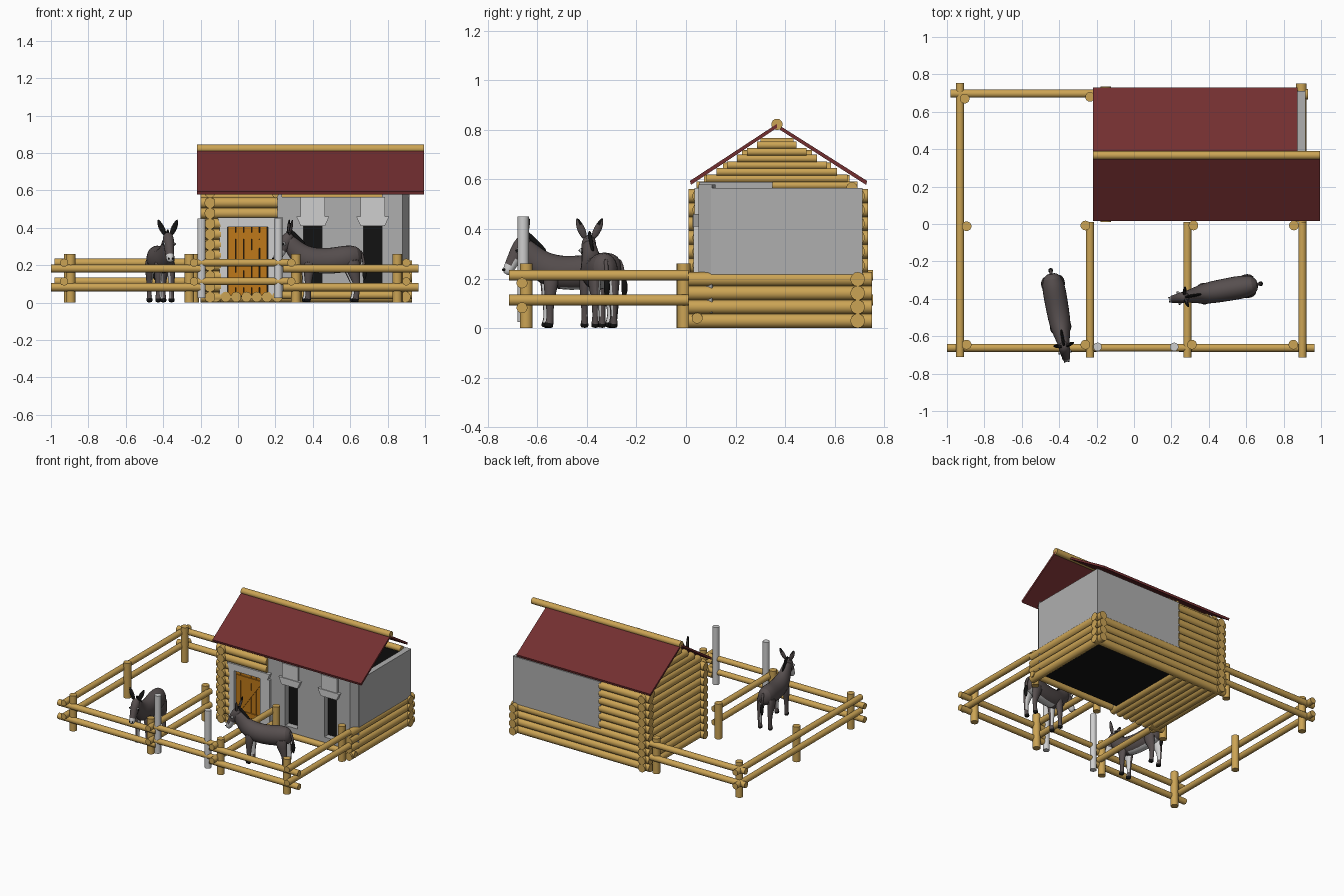
import bpy, bmesh, math
from mathutils import Vector, Matrix

if "Cube" in bpy.data.objects:
    bpy.data.objects.remove(bpy.data.objects["Cube"])

def mat(name, r, g, b):
    m = bpy.data.materials.new(name)
    m.diffuse_color = (r, g, b, 1)
    m.use_nodes = True
    m.node_tree.nodes["Principled BSDF"].inputs["Base Color"].default_value = m.diffuse_color
    return m

WOOD = mat("log wood", .60, .37, .09)
ROOF = mat("roof red", .17, .028, .030)
STONE = mat("grey stone", .43, .43, .43)
PALE = mat("pale stone", .62, .62, .62)
DOOR = mat("door orange", .52, .19, .01)
BLACK = mat("black", .006, .006, .006)
COAT = mat("donkey coat", .095, .078, .078)

def finish(name, bm, mats, place=None):
    bmesh.ops.recalc_face_normals(bm, faces=bm.faces)
    me = bpy.data.meshes.new(name)
    bm.to_mesh(me)
    bm.free()
    for m in mats:
        me.materials.append(m)
    ob = bpy.data.objects.new(name, me)
    bpy.context.collection.objects.link(ob)
    if place:
        ob.matrix_world = place
    return ob

def log(name, a, b, r, m=WOOD):
    a, b = Vector(a), Vector(b)
    bm = bmesh.new()
    rot = (b - a).to_track_quat('Z', 'Y').to_matrix().to_4x4()
    bmesh.ops.create_cone(bm, cap_ends=True, segments=14, radius1=r, radius2=r, depth=(b - a).length,
                          matrix=Matrix.Translation((a + b) / 2) @ rot)
    return finish(name, bm, [m])

def prism(name, pts, lo, hi, axis, m):
    """Polygon extruded along an axis: x (pts are y,z), y (x,z) or z (x,y)."""
    bm = bmesh.new()
    def put(p, h):
        v = list(p)
        v.insert("xyz".index(axis), h)
        return bm.verts.new(v)
    A, B = [put(p, lo) for p in pts], [put(p, hi) for p in pts]
    bm.faces.new(A)
    bm.faces.new(B)
    for i in range(len(pts)):
        j = (i + 1) % len(pts)
        bm.faces.new((A[i], A[j], B[j], B[i]))
    return finish(name, bm, [m])

def box(name, x0, x1, y0, y1, z0, z1, m):
    return prism(name, [(x0, y0), (x1, y0), (x1, y1), (x0, y1)], z0, z1, 'z', m)

# ---------- log cabin (left part) and low log base ----------
R, P = .029, .056
for i in range(10):
    z = .029 + P * i
    log("left_wall_log", (-.15, .01, z), (-.15, .735, z), R)
    log("back_wall_log", (-.2, .693, z), (.93 if i < 4 else .21, .693, z), R)
    log("front_wall_log", (-.2, .055, z), (.21 if z > .45 else -.09, .055, z), R)
    if i < 4:
        log("right_base_log", (.895, .01, z), (.895, .75, z), R)
log("front_sill_log", (.2, .045, .04), (.93, .045, .04), .022)
log("back_plate_log", (-.2, .67, .567), (.87, .67, .567), .022)
for i in range(7):
    x = -.12 + i * .055
    log("floor_log", (x, .03, .03), (x, .7, .03), .028)

def gable(name, x, r, pitch):
    z = .56 + r
    while z + r < .77:
        h = (.80 - z - r * .6) / .66
        log(name, (x, .367 - h, z), (x, .367 + h, z), r)
        z += pitch
gable("left_gable_log", -.15, .029, .05)
gable("inner_gable_log", .2, .016, .027)

# ---------- roof ----------
T = .016
prism("front_roof", [(.02, .578), (.367, .808), (.367, .808 + T), (.016, .578 + T)], -.22, .995, 'x', ROOF)
prism("back_roof", [(.727, .578), (.367, .808), (.367, .808 + T), (.731, .578 + T)], -.22, .875, 'x', ROOF)
log("ridge_log", (-.22, .367, .822), (.995, .367, .822), .023)

# ---------- stone stable (right part) ----------
box("right_stone_wall", .875, .917, .1, .71, .2, .565, STONE)
box("back_stone_wall", .2, .917, .67, .712, .2, .565, STONE)
box("partition_wall", .2, .235, .05, .69, .04, .565, STONE)
box("partition_lip", .2, .235, .055, .35, .565, .59, STONE)
for x0, x1 in ((.2, .35), (.45, .67)):
    box("front_pier", x0, x1, .05, .095, .06, .565, STONE)
prism("corner_pier", [(.77, .05), (.88, .05), (.917, .105), (.875, .12), (.77, .095)], .06, .58, 'z', STONE)
for c in (.40, .72):
    box("window_header", c - .05, c + .05, .05, .095, .41, .565, STONE)
    box("window_sill", c - .05, c + .05, .05, .095, .06, .10, STONE)
    prism("window_lintel", [(c - .065, .41), (c + .065, .41), (c + .088, .46), (c - .088, .46)], .028, .055, 'y', PALE)
    box("lintel_block", c - .065, c + .065, .034, .055, .46, .565, PALE)
inner = bmesh.new()                      # dark lining, open at the top
bmesh.ops.create_cube(inner, size=1, matrix=Matrix.Translation((.555, .384, .29)) @ Matrix.Diagonal((.635, .57, .53, 1)))
bmesh.ops.delete(inner, geom=[f for f in inner.faces if f.normal.z > .5], context='FACES')
finish("dark_interior", inner, [BLACK])

# ---------- door ----------
box("left_jamb", -.10, -.055, .03, .09, .02, .41, PALE)
box("right_jamb", .16, .235, .03, .09, .02, .41, PALE)
prism("door_lintel", [(-.09, .405), (.22, .405), (.24, .455), (-.11, .455)], .026, .09, 'y', PALE)
box("door_backing", -.055, .16, .06, .08, .03, .41, BLACK)
for i in range(5):
    x = -.053 + i * .0425
    box("door_plank", x, x + .039, .05, .065, .035, .405, DOOR)
for z in (.08, .34):
    box("door_rail", -.045, .15, .043, .052, z, z + .035, DOOR)
prism("door_brace", [(-.045, .115), (-.01, .115), (.15, .34), (.115, .34)], .043, .052, 'y', DOOR)

# ---------- fence ----------
for x, y in ((-.895, -.645), (-.895, -.012), (-.905, .67), (-.235, .68), (-.26, -.645),
             (-.26, -.008), (.31, -.645), (.318, -.008), (.852, -.645), (.855, -.008)):
    log("fence_post", (x, y, 0), (x, y, .26), .026)
for k in (0, 1):
    hi, lo = .213 - .1 * k, .182 - .1 * k
    log("left_rail", (-.93, -.71, hi), (-.93, .755, hi), .022)
    for x in (-.235, .285, .9):
        log("side_rail", (x, -.715, hi), (x, .01, hi), .022)
    log("back_rail", (-.98, .697, hi), (-.2, .697, hi), .022)
    log("gate_rail", (-.22, -.662, hi), (.29, -.662, hi), .02)
    log("front_left_rail", (-1, -.662, lo), (-.2, -.662, lo), .022)
    log("front_right_rail", (.24, -.662, lo), (.965, -.662, lo), .022)
for x in (-.195, .215):
    log("gate_post", (x, -.657, .025), (x, -.657, .45), .023, PALE)

# ---------- donkeys ----------
def loft(name, stations, place, rule=lambda c, n: 0):
    """Tube through stations (x, y, z, half width, half depth), coloured by a rule."""
    bm = bmesh.new()
    pts = [Vector(s[:3]) for s in stations]
    rings = []
    for i, s in enumerate(stations):
        t = (pts[min(i + 1, len(pts) - 1)] - pts[max(i - 1, 0)]).normalized()
        side = (Vector((0, 1, 0)) - t * t.y).normalized()
        up = side.cross(t)
        rings.append([bm.verts.new(pts[i] + side * s[3] * math.cos(a) + up * s[4] * math.sin(a))
                      for a in (math.tau * k / 12 for k in range(12))])
    for A, B in zip(rings, rings[1:]):
        for k in range(12):
            bm.faces.new((A[k], A[k - 1], B[k - 1], B[k]))
    bm.faces.new(rings[0])
    bm.faces.new(rings[-1])
    bmesh.ops.recalc_face_normals(bm, faces=bm.faces)
    bm.normal_update()
    for f in bm.faces:
        f.material_index = rule(f.calc_center_median(), f.normal)
    ob = finish(name, bm, [COAT, PALE, BLACK], place)
    ob.modifiers.new("smooth", 'SUBSURF').levels = 1
    return ob

def ball(name, p, r, m, place):
    bm = bmesh.new()
    bmesh.ops.create_uvsphere(bm, u_segments=10, v_segments=8, radius=r, matrix=Matrix.Translation(p))
    finish(name, bm, [m], place)

def donkey(x, y, deg):
    M = Matrix.Translation((x, y, 0)) @ Matrix.Rotation(math.radians(deg), 4, 'Z')
    loft("donkey_body", [(-.19, 0, .245, .02, .03), (-.17, 0, .245, .052, .062), (-.11, 0, .236, .066, .075),
                         (-.03, 0, .222, .064, .072), (.06, 0, .222, .062, .072), (.115, 0, .238, .055, .07),
                         (.16, 0, .27, .04, .058), (.2, 0, .32, .031, .044), (.22, 0, .35, .025, .028)],
         M, lambda c, n: 1 if n.z < -.75 and c.x < .08 else 0)
    loft("donkey_head", [(.195, 0, .372, .018, .018), (.208, 0, .35, .031, .034), (.228, 0, .315, .031, .036),
                         (.248, 0, .28, .025, .029), (.264, 0, .25, .023, .025), (.275, 0, .228, .022, .022),
                         (.28, 0, .216, .012, .012)], M, lambda c, n: 1 if c.z < .262 else 0)
    loft("donkey_mane", [(.115, 0, .305, .006, .008), (.15, 0, .338, .008, .012), (.185, 0, .372, .008, .012),
                         (.205, 0, .39, .006, .008)], M, lambda c, n: 2)
    loft("donkey_tail", [(-.178, 0, .28, .01, .01), (-.196, 0, .25, .008, .008), (-.202, 0, .2, .007, .007),
                         (-.205, 0, .18, .014, .014), (-.205, 0, .145, .013, .013), (-.203, 0, .12, .004, .004)],
         M, lambda c, n: 2 if c.z < .195 else 0)
    for s in (-1, 1):
        leg = lambda c, n: 2 if c.z < .022 else (1 if n.y * s < -.5 and c.z > .03 else 0)
        loft("front_leg", [(.1, s * .034, .23, .026, .04), (.105, s * .036, .16, .023, .028), (.108, s * .036, .1, .015, .017),
                           (.106, s * .036, .04, .012, .013), (.11, s * .036, .02, .016, .018), (.114, s * .036, 0, .018, .021)], M, leg)
        loft("rear_leg", [(-.13, s * .038, .24, .03, .05), (-.135, s * .038, .17, .026, .038), (-.158, s * .038, .11, .015, .02),
                          (-.155, s * .038, .04, .012, .014), (-.15, s * .038, .02, .016, .018), (-.146, s * .038, 0, .018, .021)], M, leg)
        loft("donkey_ear", [(.208, s * .016, .36, .01, .008), (.203, s * .028, .388, .017, .010), (.198, s * .042, .415, .016, .008),
                            (.195, s * .053, .445, .004, .004)],
             M, lambda c, n: 2 if c.z > .43 or (n.x > .6 and c.z > .37) else 0)
        ball("eye_white", (.237, s * .025, .313), .010, PALE, M)
        ball("eye_pupil", (.241, s * .031, .313), .006, BLACK, M)
        ball("nostril", (.29, s * .011, .235), .005, BLACK, M)

donkey(-.41, -.45, -80)
donkey(.475, -.355, 190)

# smooth rounded parts, keep hard edges
bpy.ops.object.select_all(action='SELECT')
bpy.context.view_layer.objects.active = bpy.context.selected_objects[0]
bpy.ops.object.shade_smooth_by_angle(angle=math.radians(40))
